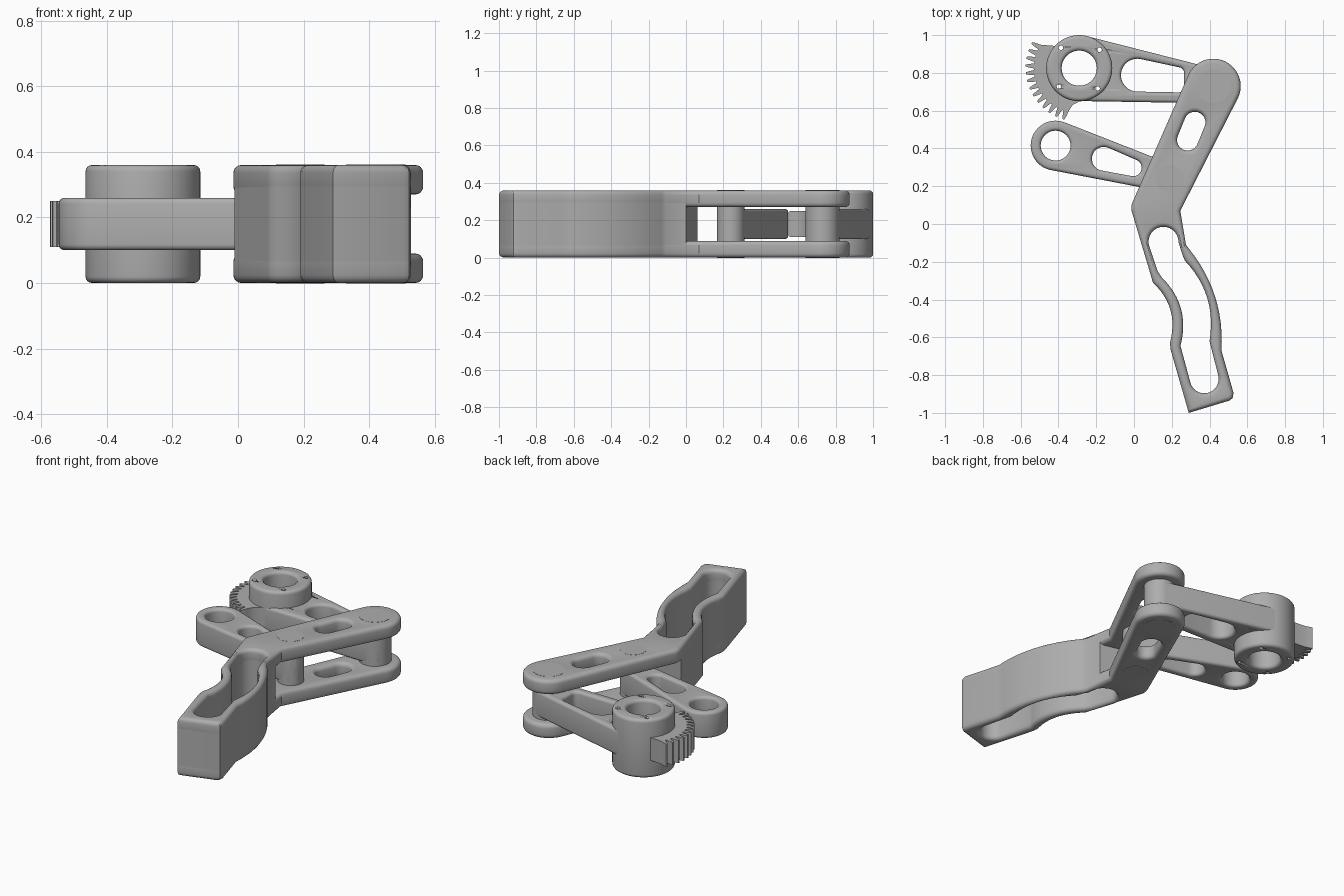
import bpy
import bmesh
from math import cos, sin, radians
from mathutils import Vector
from mathutils.geometry import convex_hull_2d

if "Cube" in bpy.data.objects:
    bpy.data.objects.remove(bpy.data.objects["Cube"], do_unlink=True)

grey = bpy.data.materials.new("machined_grey")
grey.use_nodes = True
grey.diffuse_color = (0.42, 0.42, 0.42, 1)
grey.node_tree.nodes["Principled BSDF"].inputs["Base Color"].default_value = grey.diffuse_color


def arc(centre, r, start, end, n=24):
    angles = [radians(start + (end - start) * i / n) for i in range(n + 1)]
    return [(centre[0] + r * cos(a), centre[1] + r * sin(a)) for a in angles]


def circle(centre, r, n=48):
    return arc(centre, r, 0, 360, n)[:-1]


def bow(p, q, sag, n=12):
    """Shallow bulge from p to q, towards the left of travel."""
    p, q = Vector(p), Vector(q)
    d = q - p
    side = Vector((-d.y, d.x)).normalized()
    return [tuple(p + d * t + side * sag * 4 * t * (1 - t)) for t in [i / n for i in range(n + 1)]]


def hull(*discs):
    """Outline wrapped around discs given as (centre, radius)."""
    pts = [Vector(p) for c, r in discs for p in circle(c, r)]
    return [tuple(pts[i]) for i in convex_hull_2d(pts)]


def slab(name, outline, z0, z1, holes=(), bevel=0.0):
    """Flat part with holes and rounded rims, from a filled 2D curve."""
    curve = bpy.data.curves.new(name, "CURVE")
    curve.dimensions = "2D"
    curve.fill_mode = "BOTH"
    curve.extrude = (z1 - z0) / 2 - bevel
    curve.bevel_depth = bevel
    curve.bevel_resolution = 3
    curve.offset = -bevel
    for loop in [outline, *holes]:
        spline = curve.splines.new("POLY")
        spline.points.add(len(loop) - 1)
        for point, (x, y) in zip(spline.points, loop):
            point.co = (x, y, 0, 1)
        spline.use_cyclic_u = True
    temp = bpy.data.objects.new(name + "_outline", curve)
    bpy.context.collection.objects.link(temp)
    graph = bpy.context.evaluated_depsgraph_get()
    mesh = bpy.data.meshes.new_from_object(temp.evaluated_get(graph))
    bpy.data.objects.remove(temp, do_unlink=True)
    bm = bmesh.new()
    bm.from_mesh(mesh)
    bmesh.ops.remove_doubles(bm, verts=bm.verts, dist=0.0003)
    bmesh.ops.translate(bm, verts=bm.verts, vec=(0, 0, (z0 + z1) / 2))
    bmesh.ops.recalc_face_normals(bm, faces=bm.faces)
    bm.to_mesh(mesh)
    bm.free()
    mesh.materials.clear()
    mesh.materials.append(grey)
    obj = bpy.data.objects.new(name, mesh)
    bpy.context.collection.objects.link(obj)
    bpy.ops.object.select_all(action="DESELECT")
    bpy.context.view_layer.objects.active = obj
    obj.select_set(True)
    bpy.ops.object.shade_smooth_by_angle(angle=radians(32))
    return obj


HEIGHT = 0.36
ARM = (0.10, 0.26)
tip_pivot, mid_pivot = (0.42, 0.73), (0.19, 0.24)
hub_centre, link_eye = (-0.29, 0.825), (-0.415, 0.415)

# Finger: grip profile shared by the plates and the core
grip = [(0.09, -0.275)]
grip += bow((0.10, -0.31), (0.19, -0.63), 0.05)
grip += [(0.195, -0.67), (0.29, -1.0), (0.505, -0.935), (0.522, -0.922), (0.527, -0.895)]
grip += bow((0.463, -0.67), (0.29, -0.13), -0.055)
grip += [(0.275, -0.11)]

pocket = arc((0.156, -0.094), 0.079, 0, 190)
pocket += [(0.125, -0.25)] + bow((0.145, -0.28), (0.246, -0.645), 0.055)
pocket += arc((0.372, -0.82), 0.076, 195, 372)
pocket += bow((0.40, -0.62), (0.27, -0.195), -0.055) + [(0.257, -0.165)]

fork = arc(tip_pivot, 0.145, -28, 157)
fork += [(-0.008, 0.115), (-0.014, 0.095), (-0.013, 0.07)]
finger = fork + grip + [(0.245, 0.07)]
fork_slot = hull(((0.322, 0.538), 0.056), ((0.284, 0.445), 0.056))

for name, z0 in (("lower_finger_plate", 0), ("upper_finger_plate", HEIGHT - 0.09)):
    slab(name, finger, z0, z0 + 0.09, [pocket, fork_slot], 0.024)
core = [(-0.01, 0.062)] + grip + [(0.256, 0.0)]
slab("finger_core", core, 0.045, HEIGHT - 0.045, [pocket])

# Pivot pins
slab("tip_pin", circle(tip_pivot, 0.091), -0.001, HEIGHT + 0.001)
slab("middle_pin", circle(mid_pivot, 0.074), -0.001, HEIGHT + 0.001)

# Idler link
link_slot = hull(((-0.16, 0.345), 0.063), ((-0.005, 0.298), 0.045))
slab("idler_link", hull((link_eye, 0.132), (mid_pivot, 0.074)), *ARM,
     [circle(link_eye, 0.079), link_slot], 0.018)

# Driven arm and its hub
arm_slot = hull(((0.018, 0.788), 0.087), ((0.235, 0.8), 0.03), ((0.235, 0.727), 0.03))
arm = slab("drive_arm", hull((hub_centre, 0.174), (tip_pivot, 0.091)), *ARM,
           [circle(hub_centre, 0.1), arm_slot], 0.018)
hub = slab("drive_hub", circle(hub_centre, 0.175, 64), 0, HEIGHT,
           [circle(hub_centre, 0.093)], 0.02)

# Four screw holes through the hub
for i, spot in enumerate(arc(hub_centre, 0.145, 42, 312, 3)):
    cutter = slab(f"screw_hole_cutter_{i}", circle(spot, 0.012, 16), -0.1, HEIGHT + 0.1)
    cutter.hide_render = True
    cutter.hide_set(True)
    for part in (arm, hub):
        cut = part.modifiers.new("screw_hole", "BOOLEAN")
        cut.operation = "DIFFERENCE"
        cut.solver = "EXACT"
        cut.object = cutter

# Gear sector
TEETH, PITCH = 13, 8.4
gear = []
for i in range(TEETH):
    a = 152 + i * PITCH
    for r, shift in ((0.24, -0.38), (0.265, -0.25), (0.284, -0.13),
                     (0.284, 0.13), (0.265, 0.25), (0.24, 0.38)):
        gear += arc(hub_centre, r, a + shift * PITCH, a, 1)[:1]
gear += [(-0.345, 0.60), (-0.325, 0.63), (-0.29, 0.648), (-0.26, 0.653)]
gear += arc(hub_centre, 0.165, 275, 135)
slab("gear_sector", gear, 0.11, 0.25)
